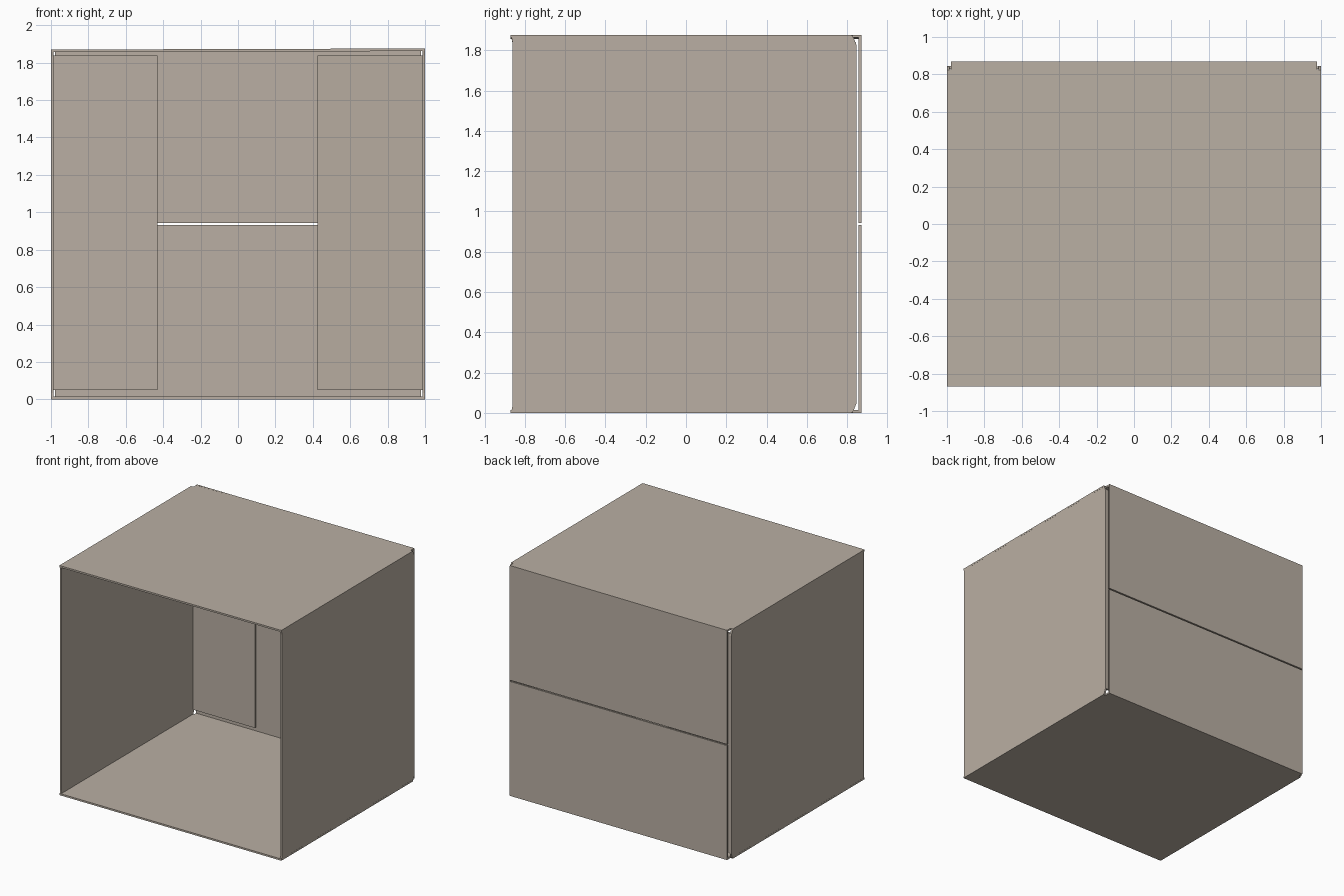
import bpy, bmesh
from mathutils import Vector

if "Cube" in bpy.data.objects:
    bpy.data.objects.remove(bpy.data.objects["Cube"])

card = bpy.data.materials.new("grey_brown_card")
card.diffuse_color = (0.49, 0.43, 0.367, 1)
card.use_nodes = True
card.node_tree.nodes["Principled BSDF"].inputs["Base Color"].default_value = card.diffuse_color

W, H, D, T = 1.0, 1.875, 0.87, 0.014   # half width, height, half depth, sheet thickness


def sheet(name, outline, offset):
    """Extrude a flat outline into a thin card sheet."""
    bm = bmesh.new()
    face = bm.faces.new([bm.verts.new(p) for p in outline])
    new = bmesh.ops.extrude_face_region(bm, geom=[face])["geom"]
    bmesh.ops.translate(bm, vec=Vector(offset),
                        verts=[v for v in new if isinstance(v, bmesh.types.BMVert)])
    bmesh.ops.recalc_face_normals(bm, faces=bm.faces)
    mesh = bpy.data.meshes.new(name)
    bm.to_mesh(mesh)
    bm.free()
    mesh.materials.append(card)
    obj = bpy.data.objects.new(name, mesh)
    bpy.context.collection.objects.link(obj)
    return obj


# Floor and roof, with notched back corners; the roof leans very slightly
for name, z, lean, up in (("bottom_panel", 0.0, 0.0, T), ("top_panel", H - 0.002, 0.003, -T)):
    plan = [(-W, -D), (W, -D), (W, 0.822), (0.978, 0.826), (0.978, D),
            (-0.978, D), (-0.978, 0.826), (-W, 0.822)]
    sheet(name, [(x, y, z + lean * x) for x, y in plan], (0, 0, up))

# Side walls with clipped corners
for name, s, top in (("left_panel", -1, H - 0.007), ("right_panel", 1, H - 0.001)):
    prof = [(-0.868, 0.002), (0.822, 0.002), (0.832, 0.012), (0.845, 0.045),
            (0.845, top - 0.045), (0.832, top - 0.012), (0.822, top),
            (-0.868, top), (-0.861, top - 0.035), (-0.861, 0.035)]
    sheet(name, [(s * 0.9995, y, z) for y, z in prof], (-s * T, 0, 0))

# Inner side flaps, the right one folded a little further in
for name, s, tip, fold in (("left_flap", -1, 0.43, 0.0), ("right_flap", 1, 0.425, 0.055)):
    sheet(name, [(s * 0.99, 0.844, 0.05), (s * tip, 0.844 - fold, 0.05),
                 (s * tip, 0.844 - fold, 1.838), (s * 0.99, 0.844, 1.838)], (0, -T, 0))

# Outer back flaps meeting at mid height
for name, z0, z1 in (("lower_back_flap", 0.001, 0.932), ("upper_back_flap", 0.942, H - 0.004)):
    sheet(name, [(-0.979, D, z0), (0.979, D, z0), (0.979, D, z1), (-0.979, D, z1)], (0, -T, 0))
